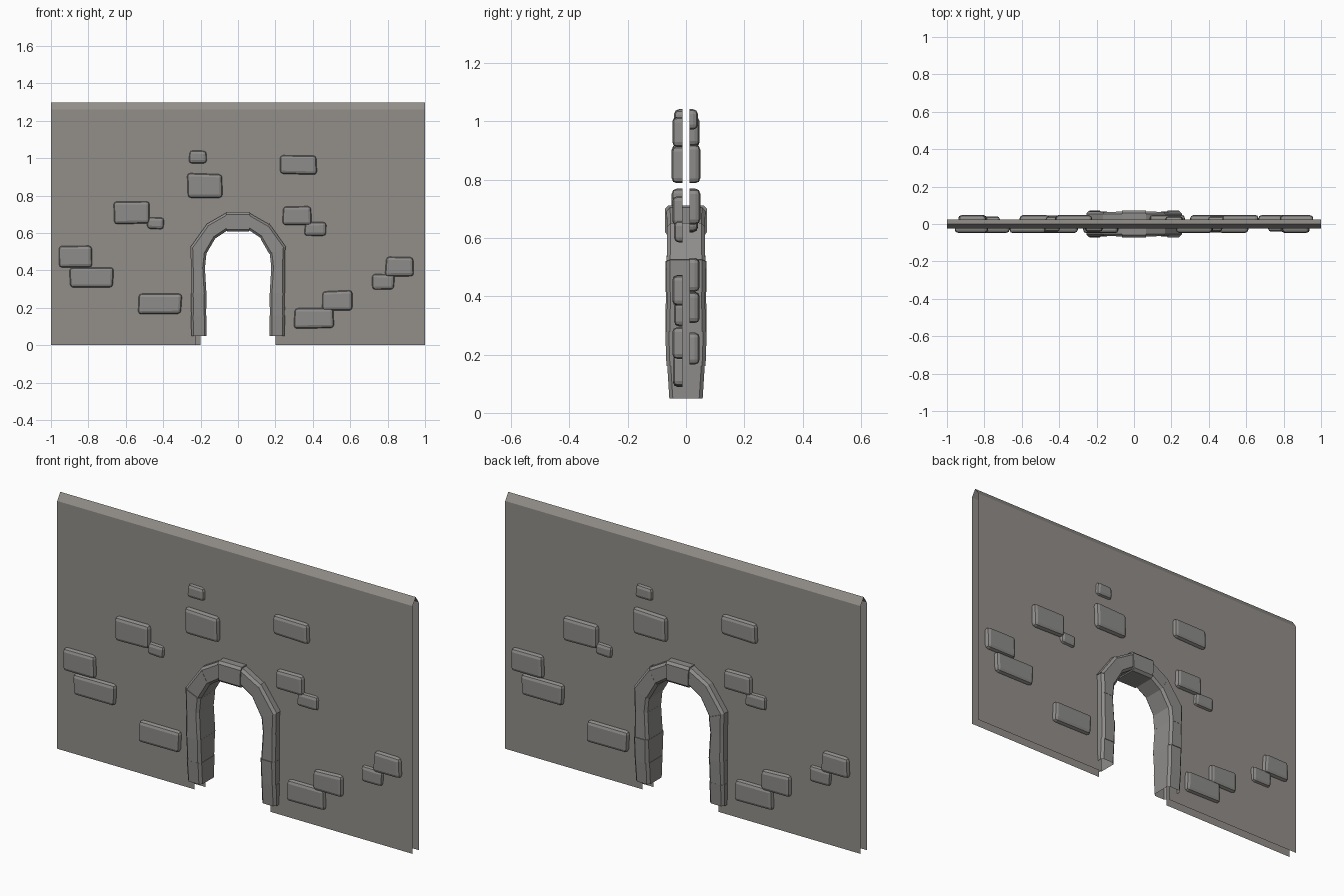
import bpy, bmesh, math, random
from mathutils import Vector

if "Cube" in bpy.data.objects:
    bpy.data.objects.remove(bpy.data.objects["Cube"])

random.seed(4)


def material(name, rgb):
    m = bpy.data.materials.new(name)
    m.diffuse_color = (*rgb, 1)
    m.use_nodes = True
    m.node_tree.nodes["Principled BSDF"].inputs["Base Color"].default_value = m.diffuse_color
    return m


wall_grey = material("wall_grey", (.29, .275, .255))
stone_grey = material("stone_grey", (.27, .265, .255))


def finish(name, bm, mat):
    me = bpy.data.meshes.new(name)
    bm.to_mesh(me)
    bm.free()
    me.materials.append(mat)
    ob = bpy.data.objects.new(name, me)
    bpy.context.collection.objects.link(ob)
    return ob


def back_copy(ob, name):
    # the back is the front turned half a circle about z
    c = ob.copy()
    c.name = name
    c.rotation_euler.z = math.pi
    bpy.context.collection.objects.link(c)


def block(bm, corners_a, corners_b, open_a=False, bevel=0.008, segments=1, long_only=False):
    """Bevelled block between two quads; the first end may stay open."""
    t = bmesh.new()
    a = [t.verts.new(p) for p in corners_a]
    b = [t.verts.new(p) for p in corners_b]
    if not open_a:
        t.faces.new(a[::-1])
    t.faces.new(b)
    for i in range(4):
        j = (i + 1) % 4
        t.faces.new((a[i], a[j], b[j], b[i]))
    bmesh.ops.recalc_face_normals(t, faces=t.faces[:])
    sizes = (0.004, bevel) if long_only else (bevel,)
    if long_only:      # wide chamfers along the stone only
        edges = [e for e in t.edges if (e.verts[0] in a) != (e.verts[1] in a)]
    else:
        edges = [e for e in t.edges if not e.is_boundary]
    bmesh.ops.bevel(t, geom=edges, offset=bevel, segments=segments,
                    profile=0.5, affect='EDGES', clamp_overlap=True)
    me = bpy.data.meshes.new("tmp")
    t.to_mesh(me)
    t.free()
    bm.from_mesh(me)
    bpy.data.meshes.remove(me)


# Wall sheet with arched doorway and sloping top (ends and bottom open)
T, EAVE, RIDGE = 0.025, 1.26, 1.297
xl, xr, spring = -0.227, 0.2, 0.43
cx, r = (xl + xr) / 2, (xr - xl) / 2
lower = [(-1, 0), (xl, 0)]
lower += [(cx - r * math.cos(math.pi * i / 10), spring + r * 1.05 * math.sin(math.pi * i / 10))
          for i in range(11)]
lower += [(xr, 0), (1, 0)]
bm = bmesh.new()
for (xa, za), (xb, zb) in zip(lower, lower[1:]):
    if xb - xa > 1e-4:      # upright strip from the doorway edge to the eave
        bm.faces.new([bm.verts.new(p) for p in
                      ((xa, -T, za), (xb, -T, zb), (xb, -T, EAVE), (xa, -T, EAVE))])
bm.faces.new([bm.verts.new(p) for p in
              ((-1, -T, EAVE), (1, -T, EAVE), (1, 0, RIDGE), (-1, 0, RIDGE))])
bmesh.ops.remove_doubles(bm, verts=bm.verts[:], dist=1e-5)
wall = finish("wall_front", bm, wall_grey)
back_copy(wall, "wall_back")

# Raised stones: x0, x1, z0, z1, protrusion
stones = [
    (-.262, -.165, .975, 1.04, .041), (-.27, -.083, .79, .917, .049),
    (.222, .42, .914, 1.013, .047), (-.665, -.473, .65, .772, .049),
    (-.49, -.398, .62, .682, .041), (.238, .393, .643, .745, .047),
    (.356, .473, .584, .66, .041), (-.957, -.78, .418, .53, .047),
    (-.90, -.666, .311, .415, .047), (-.532, -.302, .166, .272, .047),
    (.302, .51, .09, .195, .045), (.452, .612, .188, .291, .047),
    (.789, .938, .37, .474, .047), (.72, .837, .30, .381, .041),
]
bm = bmesh.new()
for x0, x1, z0, z1, d in stones:
    quad = [(x + random.uniform(-.004, .004), z + random.uniform(-.004, .004))
            for x, z in ((x0, z0), (x1, z0), (x1, z1), (x0, z1))]
    block(bm, [(x, -.012, z) for x, z in quad], [(x, -d, z) for x, z in quad],
          open_a=True, bevel=0.017, segments=2)
front = finish("stones_front", bm, stone_grey)
back_copy(front, "stones_back")

# Arch stones: joints as outer x, outer z, inner x, inner z, half depth
joints = [
    (.245, .05, .172, .05, .058), (.248, .16, .172, .16, .065),
    (.250, .28, .170, .28, .069), (.250, .415, .178, .415, .067),
    (.253, .525, .170, .490, .067), (.165, .648, .122, .572, .066),
    (.064, .706, .060, .613, .068),
]


def section(j, side, shift=0.0, grow=0.0):
    ox, oz, ix, iz, h = j
    o, i = Vector((side * ox, 0, oz)), Vector((side * ix, 0, iz))
    w = (o - i).normalized() * grow
    o, i = o + w, i - w
    h += shift
    return [(o.x, -h, o.z), (i.x, -h, i.z), (i.x, h, i.z), (o.x, h, o.z)]


bm = bmesh.new()
for side in (-1, 1):
    for k in range(len(joints) - 1):
        s = random.uniform(-.002, .003)
        g = random.uniform(-.001, .004)
        block(bm, section(joints[k], side, s, g), section(joints[k + 1], side, s, g),
              open_a=(k == 0), bevel=0.012, long_only=True)
finish("arch_stones", bm, stone_grey)

# Keystone
bm = bmesh.new()
block(bm, section(joints[-1], -1, .004, .006), section(joints[-1], 1, .004, .006),
      bevel=0.012, long_only=True)
finish("keystone", bm, stone_grey)
